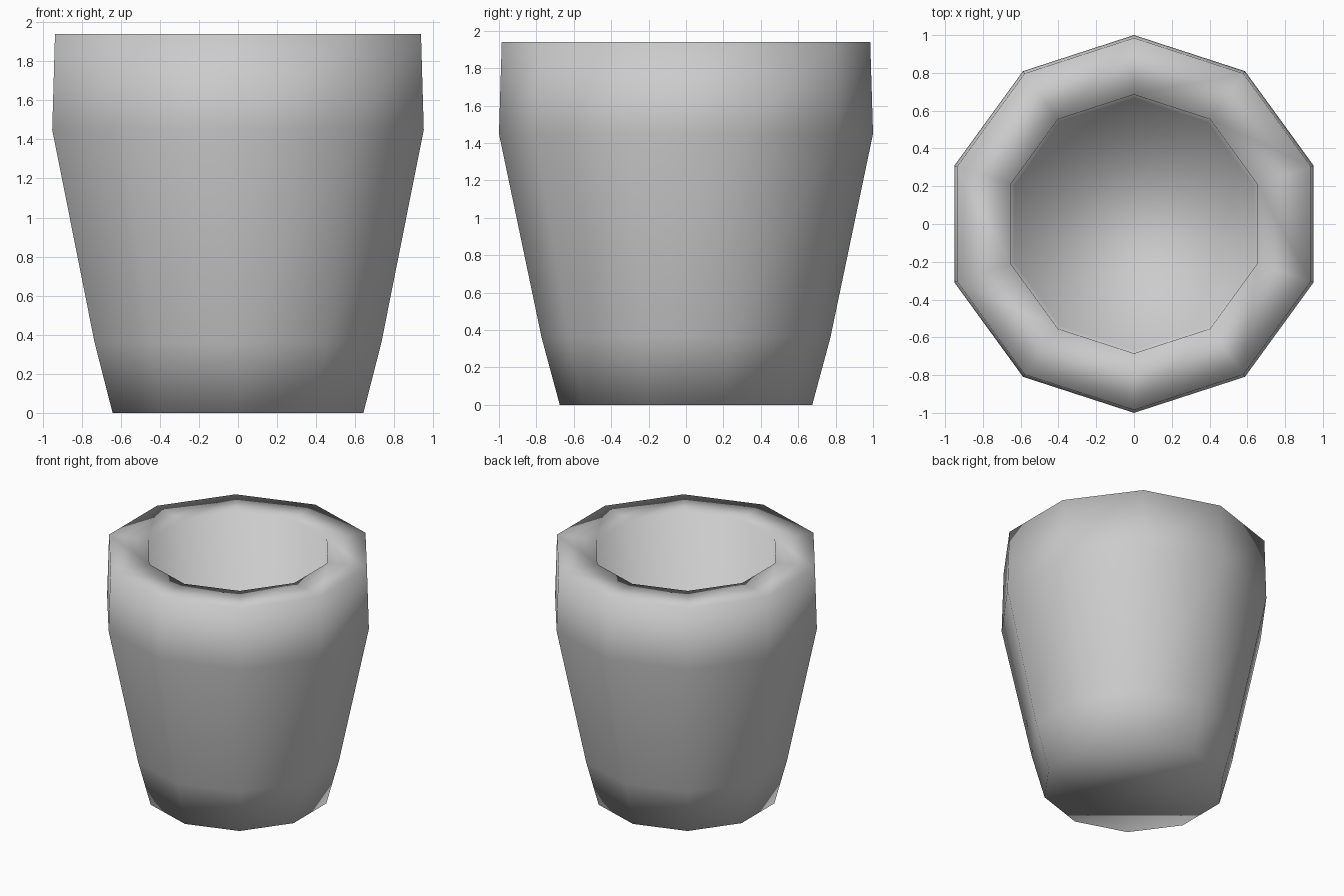
import bpy, bmesh
from math import cos, sin, pi

if "Cube" in bpy.data.objects:
    bpy.data.objects.remove(bpy.data.objects["Cube"])

SIDES = 10

# Lathe profile (radius, height): outer base up to the rim, then down inside
PROFILE = [
    (0.675, 0.0), (0.772, 0.36), (1.0, 1.45), (0.985, 1.94),
    (0.685, 1.94), (0.665, 0.25),
]


def lathe(name, profile, sides):
    bm = bmesh.new()
    rings = [[bm.verts.new((r * cos(pi / 2 + 2 * pi * i / sides),
                            r * sin(pi / 2 + 2 * pi * i / sides), z))
              for i in range(sides)] for r, z in profile]
    for a, b in zip(rings, rings[1:]):
        for i in range(sides):
            j = (i + 1) % sides
            bm.faces.new((a[i], a[j], b[j], b[i]))
    bm.faces.new(rings[0][::-1])   # underside
    bm.faces.new(rings[-1])        # inner floor
    for f in bm.faces:
        f.smooth = True
    bmesh.ops.recalc_face_normals(bm, faces=bm.faces)
    mesh = bpy.data.meshes.new(name)
    bm.to_mesh(mesh)
    bm.free()
    obj = bpy.data.objects.new(name, mesh)
    bpy.context.collection.objects.link(obj)
    return obj


# Thick-walled ten-sided pot
lathe("pot", PROFILE, SIDES)
